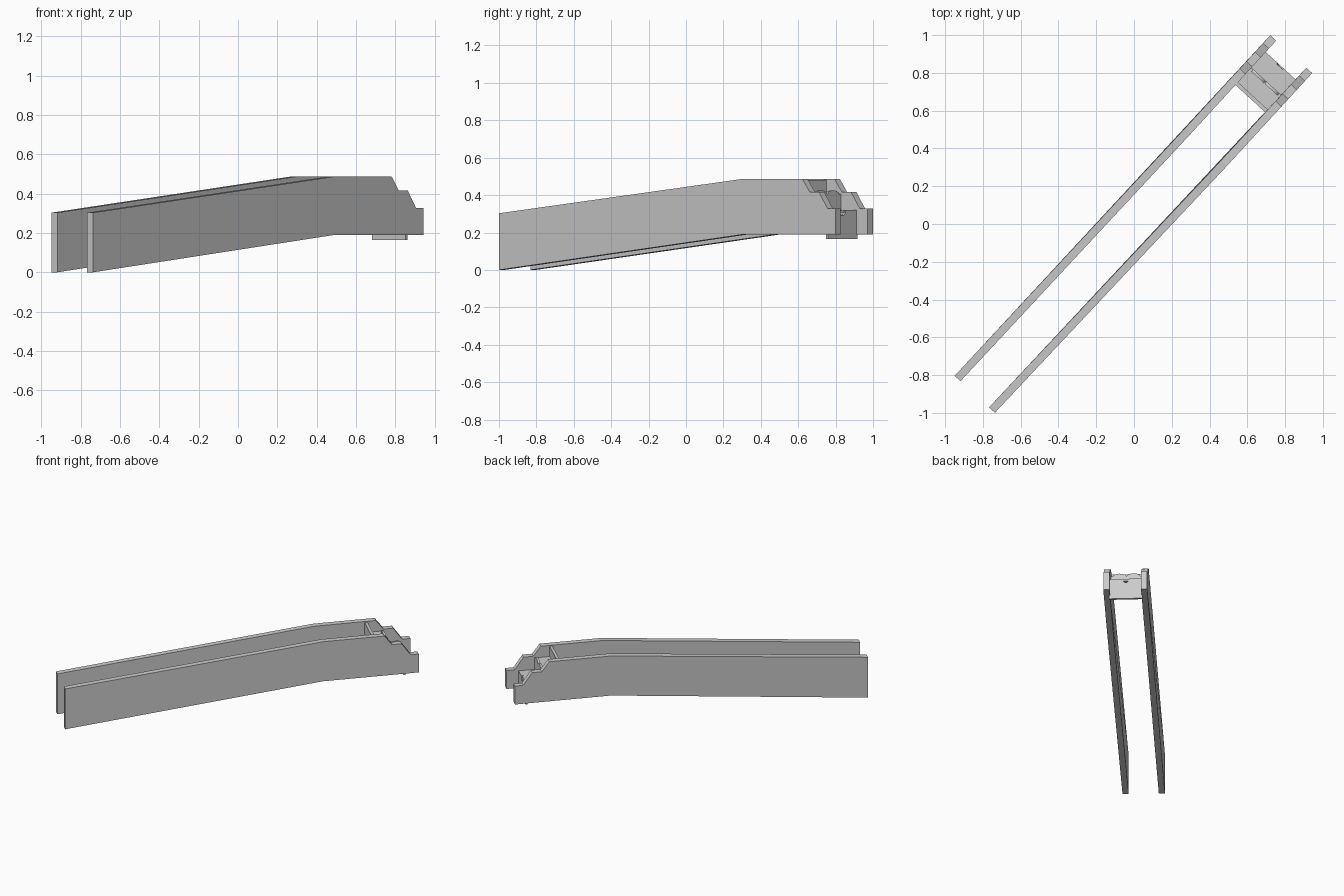
import bpy, bmesh, math
from mathutils import Vector

if "Cube" in bpy.data.objects:
    bpy.data.objects.remove(bpy.data.objects["Cube"])

U = Vector((0.677, 0.736, 0)).normalized()    # direction of travel
V = Vector((U.y, -U.x, 0))                    # across, towards the right rail
END = Vector((0.8325, 0.899, 0))              # middle of the stepped end


def extrude(name, points, offset):
    """Solid from a planar outline swept along offset."""
    bm = bmesh.new()
    face = bm.faces.new([bm.verts.new(p) for p in points])
    new = bmesh.ops.extrude_face_region(bm, geom=[face])["geom"]
    moved = [g for g in new if isinstance(g, bmesh.types.BMVert)]
    bmesh.ops.translate(bm, verts=moved, vec=offset)
    bmesh.ops.recalc_face_normals(bm, faces=bm.faces)
    mesh = bpy.data.meshes.new(name)
    bm.to_mesh(mesh)
    bm.free()
    obj = bpy.data.objects.new(name, mesh)
    bpy.context.collection.objects.link(obj)
    return obj


def rail(name, start, bend, end, half=0.021):
    """Side wall: sloped run, level run, then a stepped nose."""
    start, bend, end = (Vector((*p, 0)) for p in (start, bend, end))
    d = (end - bend).normalized()
    pts = [(start, 0), (bend, 0.19), (end, 0.19), (end, 0.328),
           (end - d * 0.057, 0.328), (end - d * 0.12, 0.417),
           (end - d * 0.187, 0.417), (end - d * 0.24, 0.487),
           (bend, 0.487), (start, 0.303)]
    extrude(name, [p + Vector((0, 0, z)) - V * half for p, z in pts], V * 2 * half)


def riser(name, s, bottom, top, thick=0.015):
    """Upright panel at distance s from the end; top is a list of (across, z)."""
    w = 0.115
    outline = [(-w, bottom), (w, bottom)] + top
    extrude(name, [END - U * s + V * a + Vector((0, 0, z)) for a, z in outline], -U * thick)


def tread(name, s0, s1, z, thick=0.012):
    """Level plate between distances s0 and s1."""
    w = 0.115
    pts = [END - U * s + V * a + Vector((0, 0, z))
           for s, a in ((s0, -w), (s0, w), (s1, w), (s1, -w))]
    extrude(name, pts, Vector((0, 0, -thick)))


# Side rails
rail("left_rail", (-0.934, -0.818), (0.285, 0.492), (0.737, 0.985))
rail("right_rail", (-0.752, -0.985), (0.475, 0.32), (0.928, 0.813))

# Bottom riser with a small rounded notch in its top edge
notch = [(0.022 * math.cos(t), 0.32 - 0.03 * math.sin(t))
         for t in (math.pi * i / 8 for i in range(9))]
riser("lower_riser", 0.083, 0.165, [(0.115, 0.32)] + notch + [(-0.115, 0.32)])

# Middle riser with two low arches
arches = [(0.115, 0.405)]
for c in (0.048, -0.048):
    arches += [(c + 0.045 * math.cos(t), 0.405 + 0.02 * math.sin(t))
               for t in (math.pi * i / 8 for i in range(9))]
riser("middle_riser", 0.195, 0.31, arches + [(-0.115, 0.405)])

# Plain top riser
riser("upper_riser", 0.30, 0.395, [(0.115, 0.48), (-0.115, 0.48)], 0.02)

# Treads joining the risers
tread("lower_tread", 0.09, 0.205, 0.318)
tread("middle_tread", 0.20, 0.31, 0.404)
